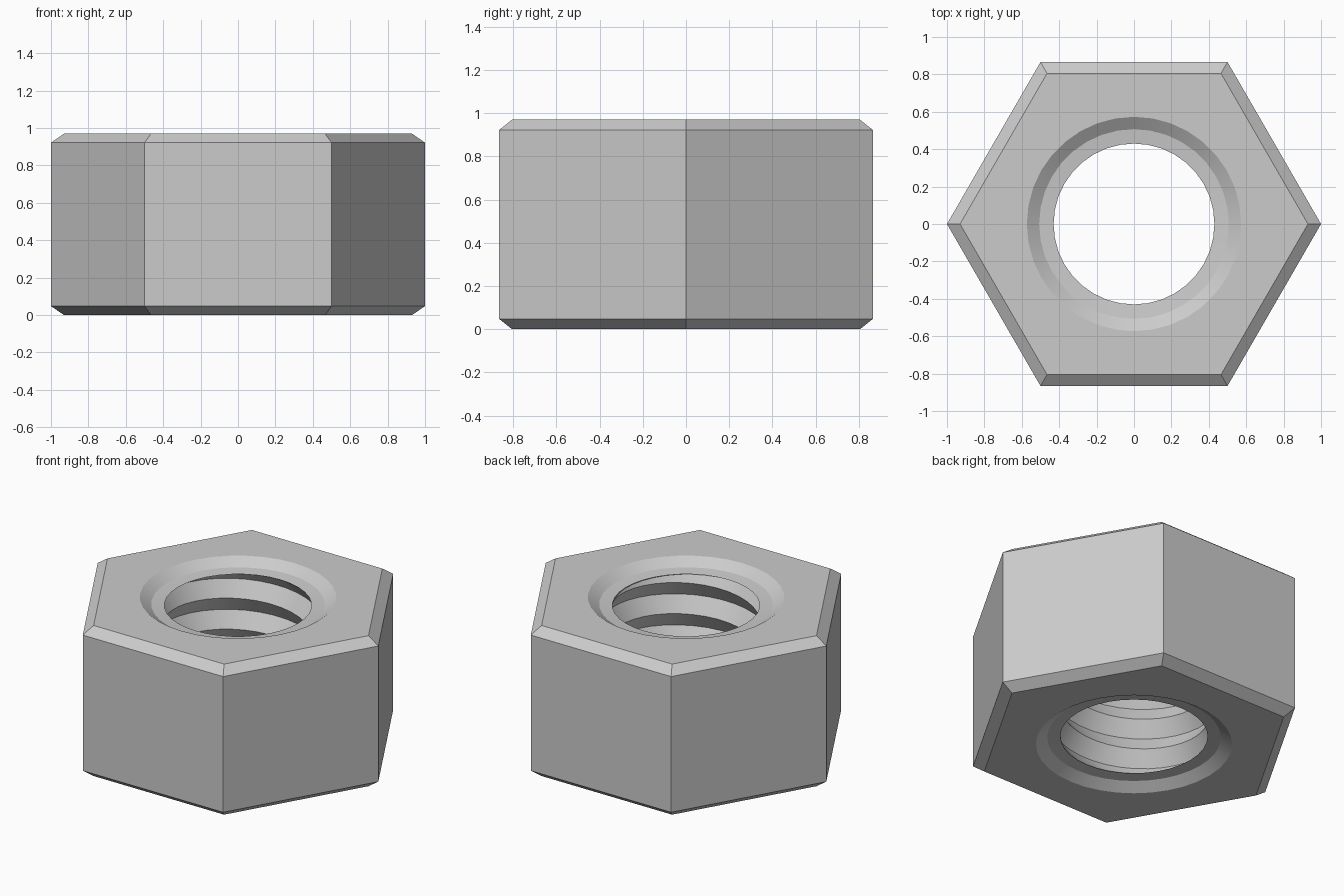
import bpy, bmesh, math

cube = bpy.data.objects.get("Cube")
if cube:
    bpy.data.objects.remove(cube, do_unlink=True)

HEIGHT = 0.97
SEGMENTS = 36          # multiple of six, so columns meet the hex corners
PITCH, CREST, DEPTH = 0.2, 0.43, 0.06
PHASE = 0.091          # height of a thread crest at angle zero
THREAD_LOW, THREAD_HIGH = 0.065, HEIGHT - 0.065


def hex_point(corner_radius, z):
    """Row function following a hexagon with corners on the x axis."""
    def place(angle):
        offset = angle % (math.pi / 3) - math.pi / 6
        return corner_radius * math.cos(math.pi / 6) / math.cos(offset), z
    return place


def round_point(radius, z):
    return lambda angle: (radius, z)


def thread_point(step):
    """Helical row, alternating crest and root, trimmed at both mouths."""
    def place(angle):
        turn = angle / math.tau
        z = PHASE + PITCH * (turn + step / 2)
        z = min(max(z, THREAD_LOW), THREAD_HIGH)
        wave = ((z - PHASE) / PITCH - turn) % 1
        return CREST + DEPTH * (1 - abs(2 * wave - 1)), z
    return place


# Closed section: hex outside, lower mouth, thread, upper mouth
outside = [hex_point(0.93, HEIGHT), hex_point(1, HEIGHT - 0.048),
           hex_point(1, 0.048), hex_point(0.93, 0)]
mouth = [(0.573, 0), (0.507, 0.045), (CREST, 0.053)]
lower_mouth = [round_point(r, z) for r, z in mouth]
upper_mouth = [round_point(r, HEIGHT - z) for r, z in reversed(mouth)]
thread = [thread_point(step) for step in range(-3, 11)]
rows = outside + lower_mouth + thread + upper_mouth

bm = bmesh.new()
columns = []
for i in range(SEGMENTS + 1):
    angle = math.tau * i / SEGMENTS
    column = []
    for row in rows:
        # Stay just inside each hex side so corner columns are exact
        radius, z = row(angle)
        column.append(bm.verts.new((radius * math.cos(angle), radius * math.sin(angle), z)))
    columns.append(column)

for a, b in zip(columns, columns[1:]):
    for j in range(len(rows)):
        k = (j + 1) % len(rows)
        bm.faces.new((a[j], a[k], b[k], b[j]))

# Close the helical seam and drop the trimmed, collapsed rows
bmesh.ops.remove_doubles(bm, verts=bm.verts[:], dist=0.0005)
bmesh.ops.dissolve_degenerate(bm, edges=bm.edges[:], dist=0.0005)
bmesh.ops.recalc_face_normals(bm, faces=bm.faces[:])

mesh = bpy.data.meshes.new("hex_nut")
bm.to_mesh(mesh)
bm.free()
nut = bpy.data.objects.new("hex_nut", mesh)
bpy.context.collection.objects.link(nut)

# Plain grey metal
grey = bpy.data.materials.new("grey_metal")
grey.use_nodes = True
colour = (0.6, 0.6, 0.6, 1)
grey.diffuse_color = colour
grey.node_tree.nodes["Principled BSDF"].inputs["Base Color"].default_value = colour
mesh.materials.append(grey)

bpy.ops.object.select_all(action="DESELECT")
nut.select_set(True)
bpy.context.view_layer.objects.active = nut
bpy.ops.object.shade_smooth_by_angle(angle=math.radians(25))
